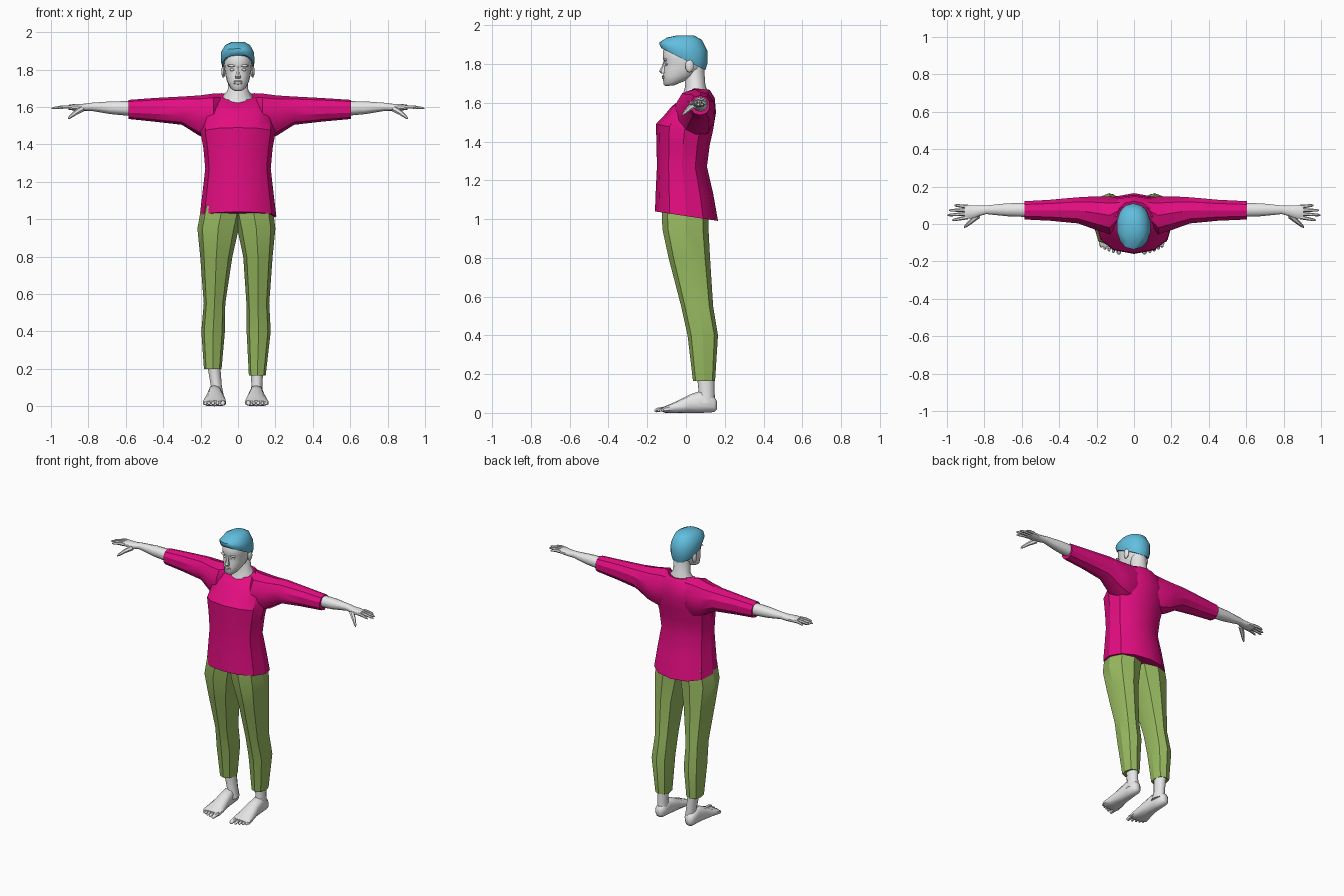
import bpy, bmesh, math
from mathutils import Vector


def material(name, rgb):
    m = bpy.data.materials.new(name)
    m.diffuse_color = (*rgb, 1)
    return m


SKIN = material("pale skin", (0.80, 0.80, 0.80))
SHIRT = material("magenta cloth", (0.77, 0.004, 0.22))
PANTS = material("olive cloth", (0.32, 0.50, 0.12))
HAIR = material("sky blue hair", (0.12, 0.52, 0.74))


def finish(name, bm, mat, angle=32):
    bmesh.ops.recalc_face_normals(bm, faces=bm.faces[:])
    me = bpy.data.meshes.new(name)
    bm.to_mesh(me)
    bm.free()
    me.materials.append(mat)
    ob = bpy.data.objects.new(name, me)
    bpy.context.collection.objects.link(ob)
    bpy.ops.object.select_all(action='DESELECT')
    ob.select_set(True)
    bpy.context.view_layer.objects.active = ob
    bpy.ops.object.shade_smooth_by_angle(angle=math.radians(angle))
    return ob


def loft(name, mat, rings, axis='z', n=12, side=1, power=2.3, angle=32, caps=True):
    """Rings are (position, a0, a1, b0, b1, tilt, front dip) across the axis."""
    bm = bmesh.new()
    loops = []
    for ring in rings:
        p, a0, a1, b0, b1, tilt, dip = (tuple(ring) + (0, 0))[:7]
        loop = []
        for i in range(n):
            t = 2 * math.pi * (i + 0.5 * (n % 4 != 0)) / n
            c, s = math.cos(t), math.sin(t)
            u = math.copysign(abs(c) ** (2 / power), c)
            v = math.copysign(abs(s) ** (2 / power), s)
            a = (a0 + a1) / 2 + u * (a1 - a0) / 2
            b = (b0 + b1) / 2 + v * (b1 - b0) / 2
            q = p + tilt * v * (b1 - b0) / 2 - dip * max(0, -v)
            co = {'z': (a, b, q), 'x': (q, a, b), 'y': (a, q, b)}[axis]
            loop.append(bm.verts.new((co[0] * side, co[1], co[2])))
        loops.append(loop)
    for lo, hi in zip(loops, loops[1:]):
        for i in range(n):
            j = (i + 1) % n
            bm.faces.new((lo[i], lo[j], hi[j], hi[i]))
    if caps:
        bm.faces.new(loops[0])
        bm.faces.new(loops[-1])
    return finish(name, bm, mat, angle)


def digit(name, p0, p1, r0, r1, side=1, squash=1.0):
    """Tapered finger or toe with a bent middle and a pointed tip."""
    p0, p1 = (Vector((p[0] * side, p[1], p[2])) for p in (p0, p1))
    rot = (p1 - p0).to_track_quat('Z', 'Y')
    bm = bmesh.new()
    loops = []
    for f, r in ((0, r0), (0.5, (r0 + r1) / 2), (0.88, r1), (1, r1 * 0.4)):
        c = p0.lerp(p1, f) + Vector((0, 0, 0.004 * math.sin(math.pi * f)))
        loops.append([bm.verts.new(c + rot @ Vector((
            r * math.cos(k * math.pi / 3), squash * r * math.sin(k * math.pi / 3), 0)))
            for k in range(6)])
    for lo, hi in zip(loops, loops[1:]):
        for i in range(6):
            j = (i + 1) % 6
            bm.faces.new((lo[i], lo[j], hi[j], hi[i]))
    bm.faces.new(loops[0])
    bm.faces.new(loops[-1])
    return finish(name, bm, SKIN, 50)


def blob(name, mat, loc, size, seg=8):
    bm = bmesh.new()
    bmesh.ops.create_uvsphere(bm, u_segments=seg, v_segments=6, radius=1)
    for v in bm.verts:
        v.co = Vector(loc) + Vector([v.co[k] * size[k] for k in range(3)])
    return finish(name, bm, mat, 50)


# Shirt body: sloped hem, narrow waist, open neckline dipping at the front
loft("shirt_body", SHIRT, [
    (1.015, -.205, .205, -.16, .165, -.15),
    (1.14, -.19, .19, -.156, .14, -.05),
    (1.27, -.175, .175, -.15, .108),
    (1.38, -.185, .185, -.152, .122),
    (1.46, -.2, .2, -.155, .14, 0, -.03),
    (1.55, -.19, .19, -.108, .155, 0, .01),
    (1.625, -.16, .16, -.075, .148, 0, .045),
    (1.675, -.09, .09, -.04, .122, -.1, .075)], power=2.2)

# Neck with the bare chest inside the neckline
loft("neck", SKIN, [
    (1.56, -.1, .1, -.05, .12),
    (1.655, -.085, .085, -.03, .115, 0, .055),
    (1.69, -.055, .055, -.005, .1, 0, .01),
    (1.80, -.05, .05, -.01, .092)], power=2, angle=50)

# Head from chin to crown
loft("head", SKIN, [
    (1.688, -.022, .022, -.106, -.06, .1),
    (1.703, -.042, .042, -.117, -.01, .15),
    (1.74, -.06, .06, -.118, .05),
    (1.775, -.068, .068, -.114, .08),
    (1.80, -.072, .072, -.11, .09),
    (1.825, -.075, .075, -.118, .092),
    (1.87, -.075, .075, -.12, .09),
    (1.92, -.05, .05, -.08, .06)], n=16, power=2.2, angle=50)

# Face features
loft("nose", SKIN, [
    (1.752, -.016, .016, -.128, -.10),
    (1.762, -.017, .017, -.139, -.10),
    (1.79, -.009, .009, -.124, -.10),
    (1.815, -.008, .008, -.116, -.10)], n=6, power=2)
for z, h in ((1.737, .006), (1.728, .007)):
    blob("lip", SKIN, (0, -.114, z), (.024, .010, h))
for s in (-1, 1):
    blob("eye", SKIN, (s * .031, -.101, 1.799), (.014, .008, .007))
    blob("brow", SKIN, (s * .033, -.107, 1.821), (.024, .009, .007))
    blob("ear", SKIN, (s * .078, .018, 1.79), (.011, .022, .034))

# Hair cap, low at the nape and high over the brow
loft("hair", HAIR, [
    (1.825, -.084, .084, -.128, .10, -.5),
    (1.85, -.092, .09, -.136, .11, -.4),
    (1.89, -.092, .086, -.136, .11, -.18),
    (1.93, -.07, .066, -.10, .082, -.06),
    (1.948, -.035, .035, -.045, .04)], n=14, power=2.2, angle=40)

for s, tag in ((-1, "right"), (1, "left")):
    # Wide-rooted sleeve narrowing to the elbow
    end = .605 if s > 0 else .585
    loft(tag + "_sleeve", SHIRT, [
        (.06, .03, .135, 1.46, 1.672),
        (.13, -.06, .153, 1.42, 1.672),
        (.205, -.035, .152, 1.445, 1.662),
        (.30, .0, .146, 1.505, 1.656),
        (.45, .015, .132, 1.522, 1.648),
        (end, .022, .124, 1.536, 1.638)], 'x', n=10, side=s, power=2.2)

    # Forearm and palm
    loft(tag + "_forearm", SKIN, [
        (.55, .035, .115, 1.55, 1.632),
        (.68, .04, .112, 1.562, 1.63),
        (.79, .052, .1, 1.58, 1.622),
        (.83, .04, .1, 1.578, 1.617),
        (.87, .028, .102, 1.58, 1.617),
        (.905, .026, .102, 1.585, 1.612)], 'x', n=10, side=s, power=2.2, angle=50)

    # Fingers and thumb
    for y0, y1, x1 in ((.036, .02, .972), (.055, .047, .998), (.075, .073, .99), (.093, .1, .96)):
        digit(tag + "_finger", (.89, y0, 1.6), (x1, y1, 1.592), .011, .007, s)
    digit(tag + "_thumb", (.835, .045, 1.59), (.908, -.018, 1.537), .017, .008, s)

    # Bare ankle and foot
    loft(tag + "_ankle", SKIN, [
        (.05, .063, .137, .05, .152),
        (.11, .07, .132, .065, .147),
        (.24, .065, .138, .052, .145)] if s > 0 else [
        (.05, .073, .147, .05, .152),
        (.11, .085, .147, .065, .147),
        (.24, .095, .17, .052, .145)], side=s, n=10, power=2, angle=50)
    d = 0 if s > 0 else .025
    loft(tag + "_foot", SKIN, [
        (.16, .085 + d, .115 + d, .02, .06),
        (.145, .068 + d, .132 + d, .004, .085),
        (.08, .062 + d, .136 + d, .0, .115),
        (.02, .054 + d, .142 + d, .0, .095),
        (-.06, .04 + d, .158 + d, .0, .055),
        (-.105, .036 + d, .166 + d, .0, .036),
        (-.12, .042 + d, .155 + d, .004, .03)], 'y', side=s, n=10, power=2.5, angle=50)
    for x, y, r in ((.056, -.163, .016), (.085, -.155, .011), (.108, -.146, .011),
                    (.13, -.137, .01), (.15, -.126, .01)):
        digit(tag + "_toe", (x + d, -.1, .018), (x + d, y, .011), r, r * .75, s)

    # Trouser legs meeting at the crotch, tapered to the shin
    legs = [
        (1.07, -.03, .185, -.125, .115),
        (.95, -.004, .2, -.122, .116),
        (.80, .028, .185, -.09, .124),
        (.55, .045, .167, -.025, .14),
        (.40, .046, .175, .008, .165),
        (.165, .058, .148, .036, .15)] if s > 0 else [
        (1.07, -.03, .195, -.125, .115),
        (.95, -.004, .217, -.122, .116),
        (.80, .03, .202, -.09, .124),
        (.55, .068, .183, -.025, .14),
        (.40, .07, .196, .008, .165),
        (.198, .088, .182, .034, .152)]
    loft(tag + "_trouser_leg", PANTS, legs, side=s, n=8, power=2.5, angle=28)
